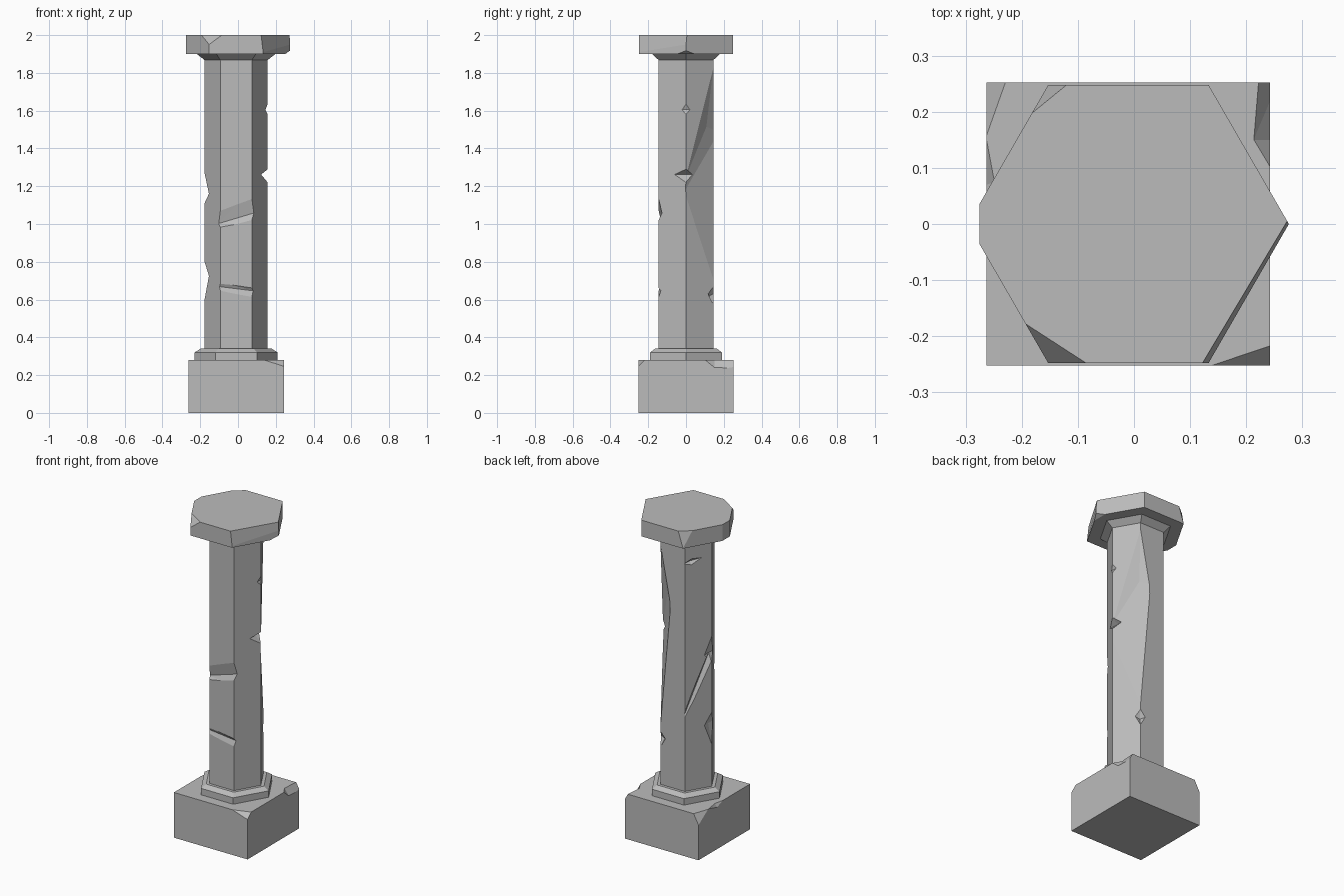
import bpy, bmesh
from math import cos, sin, pi
from mathutils import Vector as V

if "Cube" in bpy.data.objects:
    bpy.data.objects.remove(bpy.data.objects["Cube"])

CX = -0.01  # axis of the pillar

stone = bpy.data.materials.new("grey_stone")
stone.use_nodes = True
GREY = (0.5, 0.5, 0.5, 1)
stone.diffuse_color = GREY
bsdf = next(n for n in stone.node_tree.nodes if n.type == 'BSDF_PRINCIPLED')
bsdf.inputs["Base Color"].default_value = GREY
bsdf.inputs["Roughness"].default_value = 0.9


def finish(bm, name):
    bmesh.ops.recalc_face_normals(bm, faces=bm.faces)
    me = bpy.data.meshes.new(name)
    bm.to_mesh(me)
    bm.free()
    me.materials.append(stone)
    ob = bpy.data.objects.new(name, me)
    bpy.context.collection.objects.link(ob)
    return ob


def hex_stack(rings):
    """Closed six-sided solid from (radius, height) rings."""
    bm = bmesh.new()
    loops = [[bm.verts.new((CX + r * cos(i * pi / 3), r * sin(i * pi / 3), z))
              for i in range(6)] for r, z in rings]
    for a, b in zip(loops, loops[1:]):
        for i in range(6):
            j = (i + 1) % 6
            bm.faces.new((a[i], a[j], b[j], b[i]))
    bm.faces.new(loops[0][::-1])
    bm.faces.new(loops[-1])
    return bm


def slice_off(bm, p, q, r, centre):
    """Cut away the side of plane pqr that faces away from the centre."""
    p, q, r, centre = map(V, (p, q, r, centre))
    n = (q - p).cross(r - p).normalized()
    if n.dot(centre - p) > 0:
        n = -n
    geom = bm.verts[:] + bm.edges[:] + bm.faces[:]
    cut = bmesh.ops.bisect_plane(bm, geom=geom, plane_co=p, plane_no=n, clear_outer=True)
    edges = [e for e in cut["geom_cut"] if isinstance(e, bmesh.types.BMEdge)]
    bmesh.ops.holes_fill(bm, edges=edges)


def chip(target, *ends):
    """Carve a hull: each end is a deep point, then surface points pushed outward."""
    bm = bmesh.new()
    for deep, *surface in ends:
        d = V(deep)
        bm.verts.new(d)
        for s in surface:
            bm.verts.new(d + (V(s) - d) * 1.8)
    res = bmesh.ops.convex_hull(bm, input=bm.verts[:])
    junk = {v for v in res["geom_interior"] if isinstance(v, bmesh.types.BMVert)}
    bmesh.ops.delete(bm, geom=list(junk), context='VERTS')
    cutter = finish(bm, "chip_cutter")
    mod = target.modifiers.new("chip", 'BOOLEAN')
    mod.operation, mod.solver, mod.object = 'DIFFERENCE', 'EXACT', cutter
    cutter.hide_render = True
    bpy.context.view_layer.update()
    me = bpy.data.meshes.new_from_object(
        target.evaluated_get(bpy.context.evaluated_depsgraph_get()))
    target.modifiers.clear()
    target.data = me
    bpy.data.objects.remove(cutter)


# Square base with broken corners
bm = bmesh.new()
bmesh.ops.create_cube(bm, size=1)
for v in bm.verts:
    v.co = (CX + v.co.x * 0.505, v.co.y * 0.505, (v.co.z + 0.5) * 0.28)
mid = (CX, 0, 0.14)
slice_off(bm, (0.145, -0.25, 0.28), (0.24, -0.218, 0.28), (0.24, -0.25, 0.25), mid)
slice_off(bm, (-0.23, 0.25, 0.28), (-0.262, 0.16, 0.28), (-0.262, 0.25, 0.22), mid)
base = finish(bm, "base_block")
chip(base, ((0.222, 0.26, 0.281), (0.243, 0.26, 0.243), (0.25, 0.26, 0.3)),
     ((0.213, 0.15, 0.281), (0.243, 0.15, 0.24), (0.243, 0.1, 0.281), (0.25, 0.15, 0.3)))
chip(base, ((-0.248, 0.075, 0.281), (-0.263, 0.155, 0.281), (-0.263, 0.01, 0.281),
            (-0.263, 0.07, 0.258), (-0.263, 0.07, 0.3)))

# Stepped foot ring and flared neck
finish(hex_stack([(0.22, 0.28), (0.22, 0.32), (0.188, 0.34)]), "foot_ring")
finish(hex_stack([(0.167, 1.868), (0.208, 1.9)]), "neck_flare")

# Shaft with worn notches
shaft = finish(hex_stack([(0.167, 0.335), (0.167, 1.875)]), "shaft")

# Grooves across the front face
chip(shaft, ((-0.11, -0.13, 1.0), (-0.11, -0.145, 0.98), (-0.11, -0.145, 1.065)),
     ((0.09, -0.127, 1.06), (0.09, -0.145, 1.025), (0.09, -0.145, 1.14)))
chip(shaft, ((-0.11, -0.137, 0.67), (-0.11, -0.145, 0.65), (-0.11, -0.145, 0.685)),
     ((0.09, -0.133, 0.645), (0.09, -0.145, 0.61), (0.09, -0.145, 0.66)))

# Nicks on the left and right arrises: side, depth, low, middle, high, reach
for side, depth, lo, zm, hi, reach in (
        (1, 0.04, 1.22, 1.262, 1.29, 0.06), (1, 0.012, 1.58, 1.605, 1.635, 0.02),
        (-1, 0.026, 1.11, 1.16, 1.27, 0.04), (-1, 0.026, 0.6, 0.725, 0.8, 0.04)):
    tip = CX + side * 0.167
    flank = tip - side * reach * 0.577
    chip(shaft, ((tip - side * depth, 0, zm), (tip, 0, lo), (tip, 0, hi),
                 (flank, reach, zm), (flank, -reach, zm)))

# Long worn hollow and small nick on the back left arris
chip(shaft, ((0.052, 0.108, 1.515), (0.074, 0.145, 0.8), (0.074, 0.145, 1.83),
             (0.01, 0.145, 1.5), (0.157, 0.0, 1.25), (0.1, 0.1, 1.56)))
chip(shaft, ((0.06, 0.122, 0.62), (0.074, 0.145, 0.57), (0.074, 0.145, 0.67),
             (0.04, 0.145, 0.63), (0.09, 0.117, 0.63)))

# Diagonal groove and high nick on the back right face
chip(shaft, ((-0.088, 0.134, 0.82), (-0.095, 0.145, 0.8), (-0.095, 0.145, 0.84)),
     ((-0.152, -0.005, 1.16), (-0.178, 0.0, 1.12), (-0.178, 0.0, 1.22)))
chip(shaft, ((-0.098, 0.105, 1.755), (-0.09, 0.145, 1.75), (-0.15, 0.05, 1.77),
             (-0.115, 0.11, 1.735), (-0.115, 0.11, 1.775)))

# Six-sided cap slab with broken corners
bm = hex_stack([(0.286, 1.9), (0.286, 2.0)])
mid = (CX, 0, 1.95)
slice_off(bm, (-0.275, 0, 1.9), (-0.275, 1, 1.9), (-0.275, 0, 2), mid)
slice_off(bm, (-0.19, -0.18, 2), (-0.085, -0.248, 2), (-0.153, -0.248, 1.95), mid)
slice_off(bm, (-0.185, 0.195, 2), (-0.12, 0.248, 2), (-0.153, 0.248, 1.9), mid)
slice_off(bm, (0.27, 0, 2), (0.122, -0.248, 2), (0.134, -0.248, 1.9), mid)
slice_off(bm, (0.276, 0, 1.918), (0.25, 0.045, 1.9), (0.25, -0.045, 1.9), mid)
finish(bm, "cap_slab")
